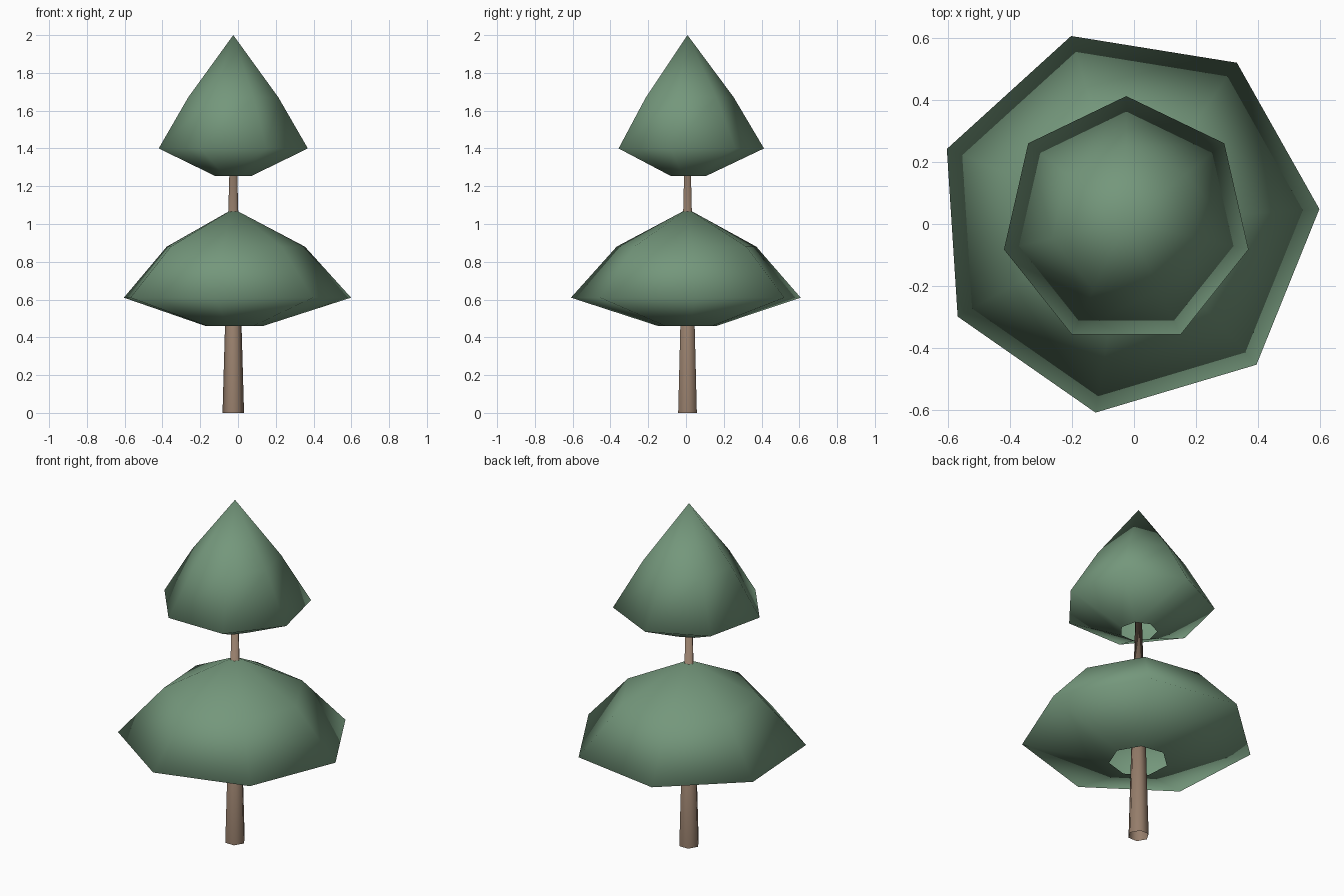
import bpy, bmesh, math

old = bpy.data.objects.get("Cube")
if old:
    bpy.data.objects.remove(old, do_unlink=True)

CENTRE = (-0.025, 0.008)


def make_material(name, rgb):
    mat = bpy.data.materials.new(name)
    mat.use_nodes = True
    mat.diffuse_color = (*rgb, 1)
    mat.node_tree.nodes["Principled BSDF"].inputs["Base Color"].default_value = (*rgb, 1)
    return mat


def lathe(name, sides, angle, rings, tip, mat):
    """Open-bottomed faceted shell through (radius, height) rings, closed by a tip."""
    bm = bmesh.new()
    cx, cy = CENTRE
    loops = []
    for radius, z in rings:
        loop = []
        for i in range(sides):
            a = math.radians(angle) + math.tau * i / sides
            loop.append(bm.verts.new((cx + radius * math.cos(a), cy + radius * math.sin(a), z)))
        loops.append(loop)
    top = bm.verts.new((cx, cy, tip))
    for i in range(sides):
        j = (i + 1) % sides
        for low, high in zip(loops, loops[1:]):
            bm.faces.new((low[i], low[j], high[j], high[i]))
        bm.faces.new((loops[-1][i], loops[-1][j], top))
    for face in bm.faces:
        face.smooth = True
    mesh = bpy.data.meshes.new(name)
    bm.to_mesh(mesh)
    bm.free()
    mesh.materials.append(mat)
    obj = bpy.data.objects.new(name, mesh)
    bpy.context.collection.objects.link(obj)
    return obj


leaf_green = make_material("leaf green", (0.175, 0.31, 0.2))
bark_brown = make_material("bark brown", (0.3, 0.205, 0.145))

# Tapering trunk running up through both tiers
lathe("trunk", 6, 0, [(0.057, 0)], 1.99, bark_brown)

# Foliage tiers: open underside, wide rim, shoulder, tip
lathe("lower_foliage", 7, 3.7, [(0.158, 0.46), (0.625, 0.61), (0.38, 0.88)], 1.08, leaf_green)
lathe("upper_foliage", 7, 90, [(0.1, 1.255), (0.405, 1.4), (0.245, 1.67)], 2.0, leaf_green)
